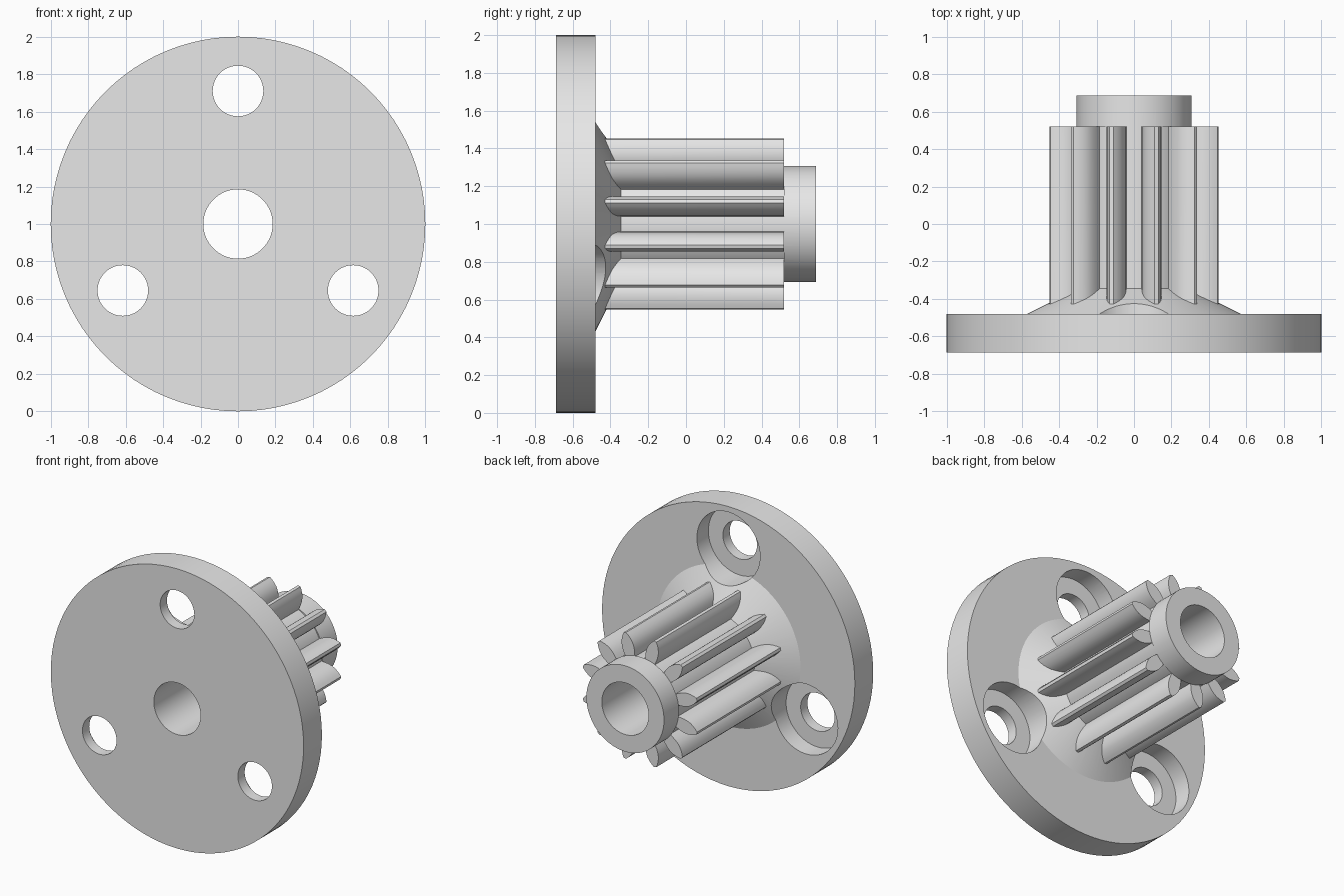
import bpy, bmesh, math

if "Cube" in bpy.data.objects:
    bpy.data.objects.remove(bpy.data.objects["Cube"])

TEETH = 12
SEG = 96

grey = bpy.data.materials.new("plain grey")
grey.diffuse_color = (0.8, 0.8, 0.8, 1)
grey.use_nodes = True
grey.node_tree.nodes["Principled BSDF"].inputs["Base Color"].default_value = grey.diffuse_color


def make_object(name, bm):
    bmesh.ops.recalc_face_normals(bm, faces=bm.faces)
    mesh = bpy.data.meshes.new(name)
    bm.to_mesh(mesh)
    bm.free()
    mesh.materials.append(grey)
    obj = bpy.data.objects.new(name, mesh)
    bpy.context.collection.objects.link(obj)
    return obj


def lathe(bm, profile, seg, closed, cx=0.0, cz=1.0):
    """Revolve (radius, y) points about an axis along y."""
    rings = []
    for r, y in profile:
        rings.append([bm.verts.new((cx + r * math.cos(2 * math.pi * i / seg), y,
                                    cz + r * math.sin(2 * math.pi * i / seg)))
                      for i in range(seg)])
    count = len(rings) if closed else len(rings) - 1
    for k in range(count):
        a, b = rings[k], rings[(k + 1) % len(rings)]
        for i in range(seg):
            j = (i + 1) % seg
            bm.faces.new((a[i], a[j], b[j], b[i]))
    if not closed:
        bm.faces.new(rings[0])
        bm.faces.new(rings[-1])


def combine(target, tool, operation):
    mod = target.modifiers.new(operation.lower(), "BOOLEAN")
    mod.operation = operation
    mod.solver = "EXACT"
    mod.object = tool
    bpy.context.view_layer.objects.active = target
    bpy.ops.object.modifier_apply(modifier=mod.name)
    bpy.data.objects.remove(tool)


# Flange, conical fillet, gear core and end collar with a central bore
bm = bmesh.new()
lathe(bm, [(0.185, -0.687), (1.0, -0.687), (1.0, -0.48), (0.57, -0.48),
           (0.30, -0.345), (0.30, 0.52), (0.307, 0.52), (0.307, 0.687),
           (0.185, 0.687)], SEG, True)
gear = make_object("flanged_gear", bm)

# Barrel-sided teeth: (distance from axis, half width)
half = [(0.265, 0.032), (0.30, 0.038), (0.325, 0.0435), (0.35, 0.047),
        (0.375, 0.0475), (0.40, 0.044), (0.425, 0.035), (0.447, 0.023),
        (0.465, 0.010)]
outline = half + [(r, -w) for r, w in reversed(half)]
bm = bmesh.new()
for t in range(TEETH):
    a = 2 * math.pi * (t + 0.5) / TEETH
    c, s = math.cos(a), math.sin(a)
    ends = [[bm.verts.new((r * c - w * s, y, 1 + r * s + w * c)) for r, w in outline]
            for y in (-0.46, 0.52)]
    n = len(outline)
    for i in range(n):
        j = (i + 1) % n
        bm.faces.new((ends[0][i], ends[0][j], ends[1][j], ends[1][i]))
    bm.faces.new(ends[0])
    bm.faces.new(ends[1])
combine(gear, make_object("teeth", bm), "UNION")

# Three counterbored screw holes
bm = bmesh.new()
for deg in (90, 210, 330):
    a = math.radians(deg)
    lathe(bm, [(0.135, -0.8), (0.135, -0.61), (0.25, -0.61), (0.25, -0.3)],
          64, False, 0.71 * math.cos(a), 1 + 0.71 * math.sin(a))
combine(gear, make_object("screw_holes", bm), "DIFFERENCE")

# Smooth curved walls, crisp edges
bpy.ops.object.select_all(action="DESELECT")
gear.select_set(True)
bpy.context.view_layer.objects.active = gear
bpy.ops.object.shade_smooth_by_angle(angle=math.radians(22))
